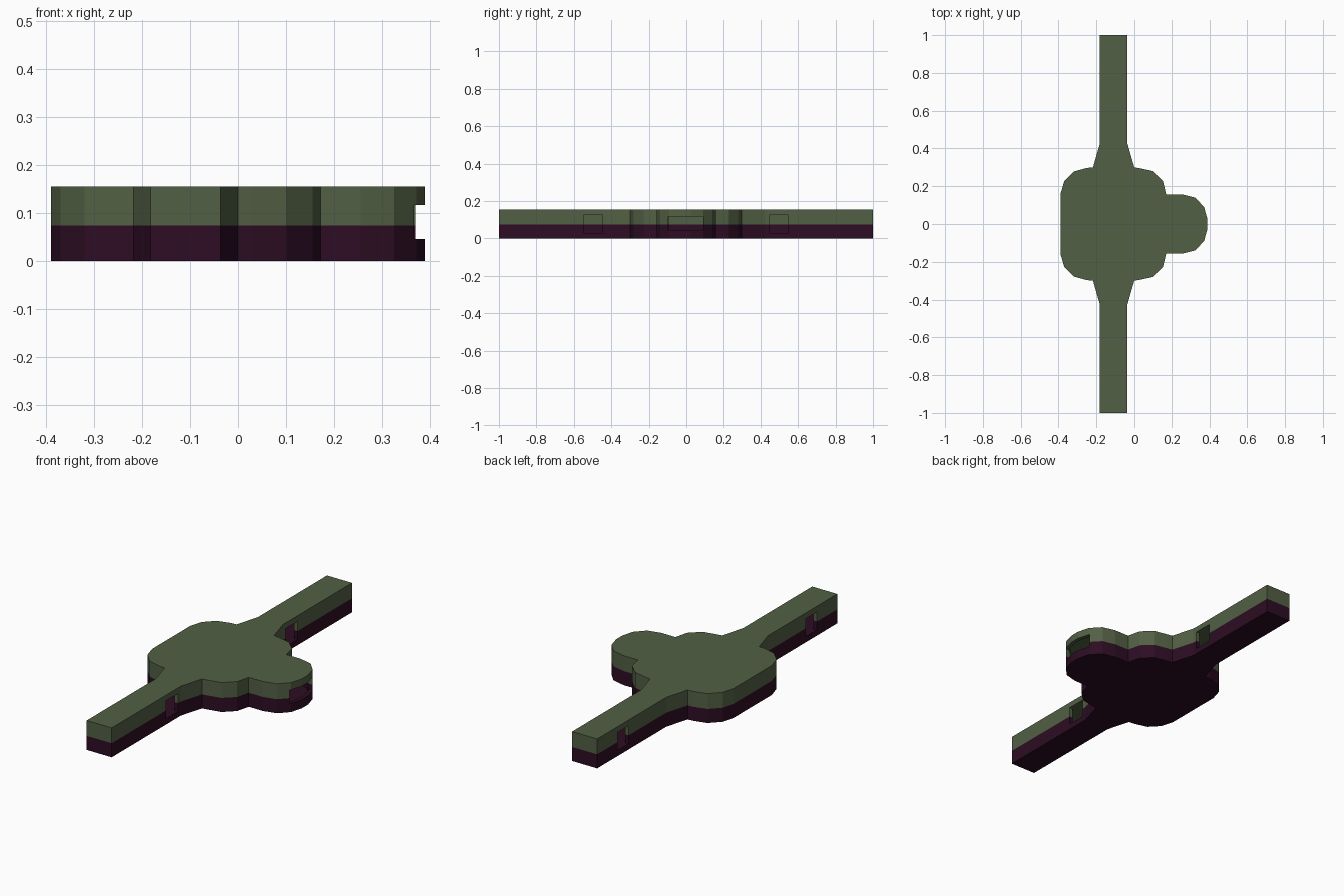
import bpy, bmesh
from mathutils import Vector

if "Cube" in bpy.data.objects:
    bpy.data.objects.remove(bpy.data.objects["Cube"])

# Upper half of the outline (y > 0), from the strap's left edge clockwise to the tip
RIGHT = [(-0.036, 1.0), (-0.036, 0.425), (0.0, 0.3), (0.03, 0.295), (0.1, 0.28),
         (0.155, 0.228), (0.172, 0.157), (0.255, 0.157), (0.325, 0.14),
         (0.372, 0.09), (0.39, 0.026)]
LEFT = [(-0.39, 0.158), (-0.37, 0.226), (-0.32, 0.278), (-0.25, 0.297),
        (-0.218, 0.3), (-0.182, 0.425), (-0.182, 1.0)]
half = LEFT + RIGHT
outline = half + [(x, -y) for x, y in reversed(half)]   # clockwise


def inset(pts, d):
    """Move every edge of a clockwise polygon inwards by d."""
    out, n = [], len(pts)
    for i in range(n):
        a, b, c = (Vector(pts[(i + k) % n]) for k in (-1, 0, 1))
        e1, e2 = (b - a).normalized(), (c - b).normalized()
        n1, n2 = Vector((e1.y, -e1.x)), Vector((e2.y, -e2.x))
        p = b + (n1 + n2) * (d / (1 + n1.dot(n2)))
        out.append((p.x, p.y))
    return out


def add_prism(bm, pts, z0, z1):
    face = bm.faces.new([bm.verts.new((x, y, z0)) for x, y in pts])
    top = bmesh.ops.extrude_face_region(bm, geom=[face])["geom"]
    moved = [v for v in top if isinstance(v, bmesh.types.BMVert)]
    bmesh.ops.translate(bm, verts=moved, vec=(0, 0, z1 - z0))


def make(name, prisms, mat=None):
    bm = bmesh.new()
    for p in prisms:
        add_prism(bm, *p)
    bmesh.ops.recalc_face_normals(bm, faces=bm.faces)
    me = bpy.data.meshes.new(name)
    bm.to_mesh(me)
    bm.free()
    ob = bpy.data.objects.new(name, me)
    bpy.context.collection.objects.link(ob)
    if mat:
        me.materials.append(mat)
    return ob


def rect(x0, x1, y0, y1):
    return [(x0, y0), (x0, y1), (x1, y1), (x1, y0)]


def material(name, rgb):
    m = bpy.data.materials.new(name)
    m.diffuse_color = (*rgb, 1)
    m.use_nodes = True
    m.node_tree.nodes["Principled BSDF"].inputs["Base Color"].default_value = m.diffuse_color
    return m


green = material("olive_green", (0.085, 0.117, 0.058))
purple = material("dark_purple", (0.026, 0.004, 0.017))

# Two stacked shells of the hollow case
SPLIT, TOP = 0.074, 0.155
shells = [make("lower_shell", [(outline, 0, SPLIT)], purple),
          make("upper_shell", [(outline, SPLIT, TOP)], green)]

# Cutters: inner cavity, strap side slots and the slot in the rounded tip
cavity = make("cavity_cutter", [(inset(outline, 0.02), 0.03, 0.125)])
slots = [(rect(0.34, 0.45, -0.095, 0.092), 0.046, 0.117)]
for s in (-1, 1):
    slots.append((rect(-0.08, 0.0, s * 0.497 - 0.05, s * 0.497 + 0.05), 0.03, 0.125))
    slots.append((rect(-0.22, -0.14, s * 0.785 - 0.047, s * 0.785 + 0.047), 0.03, 0.125))
slot_cut = make("slot_cutter", slots)

for ob in shells:
    for cutter in (cavity, slot_cut):
        m = ob.modifiers.new(cutter.name, "BOOLEAN")
        m.operation, m.solver, m.object = "DIFFERENCE", "EXACT", cutter

# Bake the cuts, then drop the cutters
dg = bpy.context.evaluated_depsgraph_get()
baked = [bpy.data.meshes.new_from_object(ob.evaluated_get(dg)) for ob in shells]
for ob, me, mat in zip(shells, baked, (purple, green)):
    ob.modifiers.clear()
    ob.data = me
    me.materials.clear()
    me.materials.append(mat)
    for p in me.polygons:
        p.material_index = 0
for c in (cavity, slot_cut):
    bpy.data.objects.remove(c)
